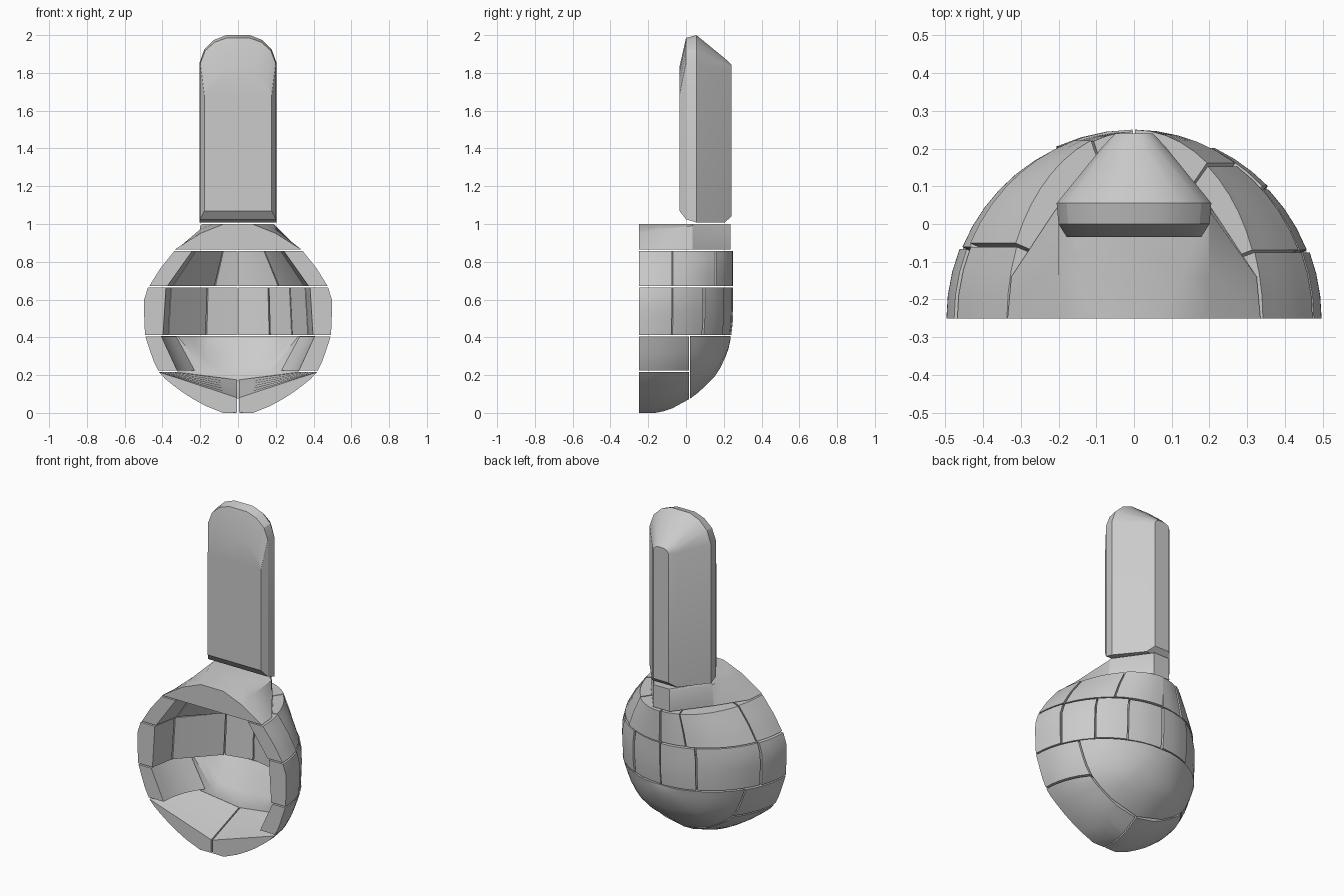
import bpy, bmesh, math

if "Cube" in bpy.data.objects:
    bpy.data.objects.remove(bpy.data.objects["Cube"], do_unlink=True)

stone = bpy.data.materials.new("stone_grey")
stone.use_nodes = True
GREY = (0.6, 0.6, 0.6, 1)
stone.diffuse_color = GREY
stone.node_tree.nodes["Principled BSDF"].inputs["Base Color"].default_value = GREY

FRONT = -0.25
# Bowl profile: height, half width, depth behind the front plane
PROFILE = [(0, .08, .1), (.02, .14, .17), (.08, .25, .28), (.12, .31, .33), (.2, .41, .41),
           (.27, .445, .45), (.34, .47, .475), (.41, .492, .49), (.5, .497, .5),
           (.6, .497, .5), (.67, .475, .5), (.76, .42, .5), (.86, .34, .5)]


def interp(x, key, val):
    """Read one column of the profile from another."""
    for p, q in zip(PROFILE, PROFILE[1:]):
        if x <= q[key]:
            f = max(0, (x - p[key]) / max(q[key] - p[key], 1e-6))
            return p[val] + f * (q[val] - p[val])
    return PROFILE[-1][val]


def half_width(y, z):
    """Outer x of the bowl at a given depth and height."""
    k = (y - FRONT) / interp(z, 0, 2)
    return interp(z, 0, 1) * math.sqrt(max(0, 1 - k * k))


def lerp(a, b, f):
    return tuple(i + (j - i) * f for i, j in zip(a, b))


def loft(name, rings, angle=30):
    """Closed solid through rings of equal length."""
    bm = bmesh.new()
    loops = [[bm.verts.new(p) for p in ring] for ring in rings]
    n = len(loops[0])
    for r, s in zip(loops, loops[1:]):
        for i in range(n):
            j = (i + 1) % n
            bm.faces.new((r[i], r[j], s[j], s[i]))
    bm.faces.new(loops[0][::-1])
    bm.faces.new(loops[-1])
    bmesh.ops.remove_doubles(bm, verts=bm.verts, dist=0.0005)
    bmesh.ops.triangulate(bm, faces=[f for f in bm.faces if len(f.verts) > 4])
    bmesh.ops.recalc_face_normals(bm, faces=bm.faces)
    mesh = bpy.data.meshes.new(name)
    bm.to_mesh(mesh)
    bm.free()
    mesh.materials.append(stone)
    obj = bpy.data.objects.new(name, mesh)
    bpy.context.collection.objects.link(obj)
    bpy.ops.object.select_all(action='DESELECT')
    obj.select_set(True)
    bpy.context.view_layer.objects.active = obj
    bpy.ops.object.shade_smooth_by_angle(angle=math.radians(angle))
    return obj


def wall_block(name, t0, t1, z0, z1, thick, push=0):
    """Curved block, round outside and flat inside."""
    t0, t1 = t0 + (.5 if t0 else 0), t1 - (.5 if t1 < 180 else 0)
    zs = [z0 + (z1 - z0) * i / 4 for i in range(5)]

    def at(t, z, inset):
        t = math.radians(t)
        return ((interp(z, 0, 1) - inset) * math.cos(t),
                FRONT + (interp(z, 0, 2) - inset) * math.sin(t), z)

    steps = max(2, round((t1 - t0) / 7))
    rings = []
    for i in range(steps + 1):
        f = i / steps
        outer = [at(t0 + (t1 - t0) * f, z, push) for z in zs]
        inner = [lerp(at(t0, z, thick), at(t1, z, thick), f) for z in (z1, z0)]
        rings.append(outer + inner)
    loft(name, rings)


# Middle and upper courses of wall blocks
courses = {
    "middle": (.413, .665, .095, [0, 21, 44, 65, 90, 115, 158, 180]),
    "upper": (.673, .858, .1, [0, 21, 55, 90, 109, 157, 180]),
}
for course, (z0, z1, thick, seams) in courses.items():
    for i, (a, b) in enumerate(zip(seams, seams[1:])):
        wall_block(f"{course}_wall_block_{i + 1}", a, b, z0, z1, thick, push=.005 * (i % 2))

for side, s in (("left", 1), ("right", -1)):
    # Lower side blocks
    rings = []
    for i in range(6):
        y = FRONT + .265 * i / 5
        pts = [(half_width(y, z), z) for z in (.225, .27, .32, .37, .405)]
        pts += [(pts[-1][0] - .085, .405), (pts[0][0] - .1, .225)]
        rings.append([(s * x, y, z) for x, z in pts])
    loft(f"{side}_lower_block", rings)

    # Bottom front blocks with a sloping floor
    rings = []
    for i in range(7):
        f = i / 6
        y = FRONT + .265 * f
        low = interp(y - FRONT, 2, 0)
        zs = [low + (.216 - low) * k / 6 for k in range(7)]
        pts = [(max(.004, half_width(y, z)), z) for z in zs]
        pts.append((.004, .08 + .095 * f))
        pts.append((.004, low + .001))
        rings.append([(s * x, y, z) for x, z in pts])
    loft(f"{side}_bottom_block", rings)

# Rear lower shell with a folded floor rising to the back
rings = []
for y in (.022, .06, .1, .13, .15, .18, .21, .225, .235):
    f = min(1, (y - .022) / .128)
    low = interp(y - FRONT, 2, 0)
    zs = [low + (.407 - low) * k / 7 for k in range(8)]
    outer = [(half_width(y, z), z) for z in zs]
    rim = outer[-1][0]
    inner = [(min(.32 - .15 * f, rim * .8), .407),
             (min(.17, rim * .5), .215 + .192 * f)]
    pts = outer + inner
    ring = pts + [(0, .18 + .227 * f)] + [(-x, z) for x, z in pts[::-1]]
    rings.append([(x, y, z) for x, z in ring])
loft("rear_lower_shell", rings, 35)

# Arched cap: half width at base, shoulder and crown for each depth
rings = []
for y, base, mid, crown, shoulder in ((FRONT, .335, .2, .075, .95), (-.14, .325, .2, .13, .972),
                                      (.035, .21, .2, .19, .99), (.235, .055, .054, .05, .99)):
    half = [(base, .865), (mid, shoulder), (crown, 1.0)]
    rings.append([(x, y, z) for x, z in half + [(-x, z) for x, z in half[::-1]]])
loft("cap_block", rings)

# Upright slab: depth, half width, bottom, shoulder, top
rings = []
for y, w, bottom, shoulder, top in ((-.035, .178, 1.07, 1.68, 1.83), (0, .2, 1.025, 1.85, 1.985),
                                    (.055, .205, 1.008, 1.85, 2.0), (.205, .083, 1.008, 1.82, 1.877),
                                    (.24, .05, 1.04, 1.82, 1.845)):
    rise = top - shoulder
    half = [(w, bottom), (w, shoulder), (w * .87, shoulder + rise * .5),
            (w * .62, shoulder + rise * .83), (w * .3, top)]
    rings.append([(x, y, z) for x, z in half + [(-x, z) for x, z in half[::-1]]])
loft("upright_slab", rings, 25)
